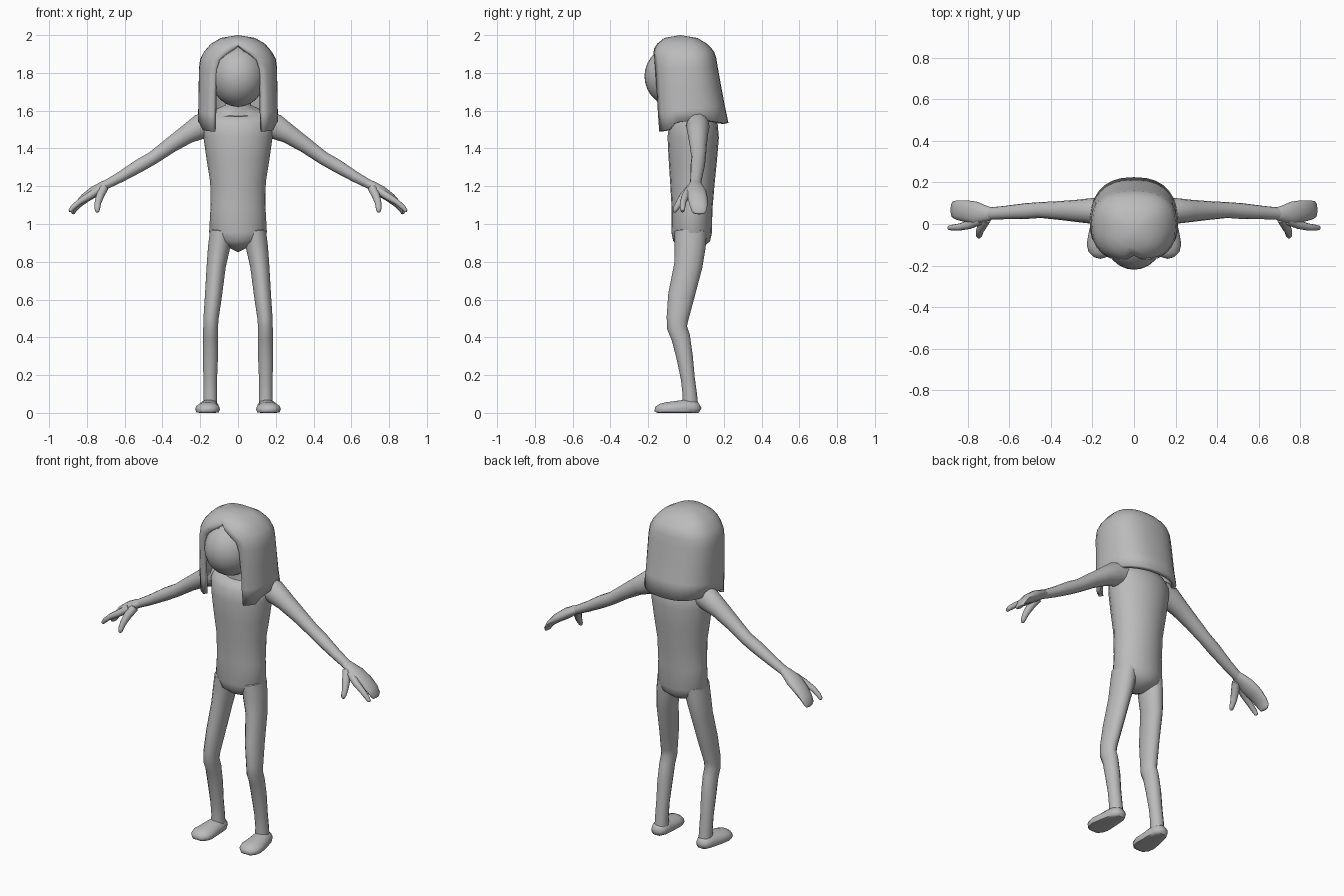
import bpy, bmesh, math
from mathutils import Vector

grey = bpy.data.materials.new("plain grey")
grey.diffuse_color = (0.5, 0.5, 0.5, 1)


def finish(name, bm, mirror=False, angle=50, recalc=True):
    if recalc:
        bmesh.ops.recalc_face_normals(bm, faces=bm.faces)
    me = bpy.data.meshes.new(name)
    bm.to_mesh(me)
    bm.free()
    me.materials.append(grey)
    ob = bpy.data.objects.new(name, me)
    bpy.context.collection.objects.link(ob)
    if mirror:
        mod = ob.modifiers.new("mirror", 'MIRROR')
        mod.use_mirror_merge = False
    bpy.ops.object.select_all(action='DESELECT')
    ob.select_set(True)
    bpy.context.view_layer.objects.active = ob
    bpy.ops.object.shade_smooth_by_angle(angle=math.radians(angle))
    return ob


def tube(name, stations, mirror=True, ref=(0, 1, 0), n=14, floor=None):
    """Loft of ovals: x, y, z, radius along ref, radius across ref."""
    bm = bmesh.new()
    pts = [Vector(s[:3]) for s in stations]
    last = len(pts) - 1
    rings = []
    for i, s in enumerate(stations):
        t = (pts[min(i + 1, last)] - pts[max(i - 1, 0)]).normalized()
        u = Vector(ref)
        u = (u - t * u.dot(t)).normalized()
        v = t.cross(u)
        rings.append([bm.verts.new(pts[i] + u * s[3] * math.cos(a) + v * s[4] * math.sin(a))
                      for a in (2 * math.pi * k / n for k in range(n))])
    for a, b in zip(rings, rings[1:]):
        for k in range(n):
            m = (k + 1) % n
            bm.faces.new((a[k], a[m], b[m], b[k]))
    # slightly domed ends
    for ring, e, nb in ((rings[0], 0, 1), (rings[-1], last, last - 1)):
        d = (pts[e] - pts[nb]).normalized()
        tip = bm.verts.new(pts[e] + d * 0.5 * min(stations[e][3:5]))
        for k in range(n):
            bm.faces.new((ring[k], ring[(k + 1) % n], tip))
    if floor is not None:
        for w in bm.verts:
            w.co.z = max(w.co.z, floor)
    return finish(name, bm, mirror)


# torso with neck
tube("torso", [
    (0, .03, .885, .07, .07), (0, .03, .91, .098, .125), (0, .03, .955, .107, .153),
    (0, .032, 1.08, .108, .146), (0, .034, 1.22, .118, .147), (0, .036, 1.34, .128, .166),
    (0, .038, 1.46, .136, .183), (0, .04, 1.53, .128, .19), (0, .04, 1.575, .1, .172),
    (0, .035, 1.6, .075, .12), (0, .02, 1.625, .055, .07), (0, 0, 1.7, .05, .06)],
    mirror=False, n=20)

# legs
tube("leg", [
    (.09, .025, .96, .085, .06), (.1, .022, .88, .082, .06), (.115, .012, .78, .075, .052),
    (.13, -.025, .62, .07, .046), (.143, -.045, .5, .058, .041), (.145, -.047, .45, .053, .04),
    (.145, -.028, .4, .05, .04), (.146, -.008, .3, .044, .041), (.147, .01, .18, .037, .037),
    (.147, .02, .1, .038, .037), (.147, .022, .04, .042, .038)])

# feet with flat soles
tube("foot", [
    (.15, .067, .025, .035, .03), (.15, .04, .025, .048, .044), (.153, 0, .025, .054, .047),
    (.158, -.05, .022, .061, .042), (.161, -.1, .02, .066, .038), (.162, -.135, .017, .057, .032),
    (.162, -.157, .012, .034, .022)], ref=(1, 0, 0), floor=0)

# arms
tube("arm", [
    (.13, .06, 1.535, .06, .065), (.2, .063, 1.515, .062, .068), (.27, .063, 1.475, .054, .052),
    (.36, .065, 1.415, .045, .042), (.45, .067, 1.35, .038, .036), (.52, .062, 1.31, .038, .036),
    (.62, .055, 1.25, .032, .029), (.7, .05, 1.207, .029, .024)])

# hands: joined fingers, forefinger and thumb
tube("hand", [
    (.68, .05, 1.217, .028, .022), (.71, .05, 1.203, .038, .026), (.76, .052, 1.172, .056, .03),
    (.81, .062, 1.137, .052, .026), (.85, .067, 1.1, .047, .019), (.87, .07, 1.07, .04, .013),
    (.872, .07, 1.055, .028, .009)])
tube("forefinger", [
    (.74, .02, 1.18, .025, .022), (.79, -.003, 1.147, .021, .02), (.84, -.015, 1.117, .017, .016),
    (.875, -.018, 1.087, .014, .014), (.89, -.018, 1.068, .01, .01)], n=10)
tube("thumb", [
    (.71, .025, 1.19, .024, .024), (.73, -.01, 1.15, .023, .022), (.742, -.035, 1.112, .019, .018),
    (.745, -.055, 1.08, .014, .015), (.745, -.062, 1.065, .009, .01)], n=10)

# head
bm = bmesh.new()
bmesh.ops.create_uvsphere(bm, u_segments=24, v_segments=14, radius=1)
for w in bm.verts:
    w.co = Vector((w.co.x * .145, w.co.y * .16 - .06, w.co.z * .162 + 1.782))
finish("head", bm)

# hair shell: height at front, height at back, half width, front depth, back depth, opening angle
rows = [(1.985, 1.985, .09, .115, .06, 0), (1.955, 1.955, .142, .152, .11, 0),
        (1.93, 1.93, .165, .17, .135, .12), (1.905, 1.91, .183, .178, .15, .28),
        (1.87, 1.88, .2, .184, .16, .47), (1.82, 1.83, .207, .185, .168, .54),
        (1.7, 1.72, .209, .18, .188, .58), (1.58, 1.63, .211, .172, .205, .58),
        (1.485, 1.535, .213, .165, .225, .59)]
COLS = 24


def power(c, p=.82):
    return math.copysign(abs(c) ** p, c)


bm = bmesh.new()
top = bm.verts.new((0, -.03, 2.0))
grid = []
for r, (zf, zb, hx, front, back, opening) in enumerate(rows):
    line = []
    for k in range(COLS + 1):
        a = opening + (2 * math.pi - 2 * opening) * k / COLS
        s, c = math.sin(a), math.cos(a)
        z = zf + (zb - zf) * (1 - c) / 2
        if r == len(rows) - 1:
            z += .035 * max(0, abs(s)) ** 3 * (1 if c < .4 else 0)  # lifted over the shoulders
        line.append(bm.verts.new((hx * power(s), -power(c) * (front if c > 0 else back), z)))
    grid.append(line)
for k in range(COLS):
    bm.faces.new((top, grid[0][k], grid[0][k + 1]))
for a, b in zip(grid, grid[1:]):
    for k in range(COLS):
        bm.faces.new((a[k], b[k], b[k + 1], a[k + 1]))
bmesh.ops.remove_doubles(bm, verts=bm.verts, dist=.0005)
hair = finish("hair", bm, recalc=False)
thick = hair.modifiers.new("thickness", 'SOLIDIFY')
thick.thickness = .025
thick.offset = -1
hair.modifiers.move(len(hair.modifiers) - 1, 0)
